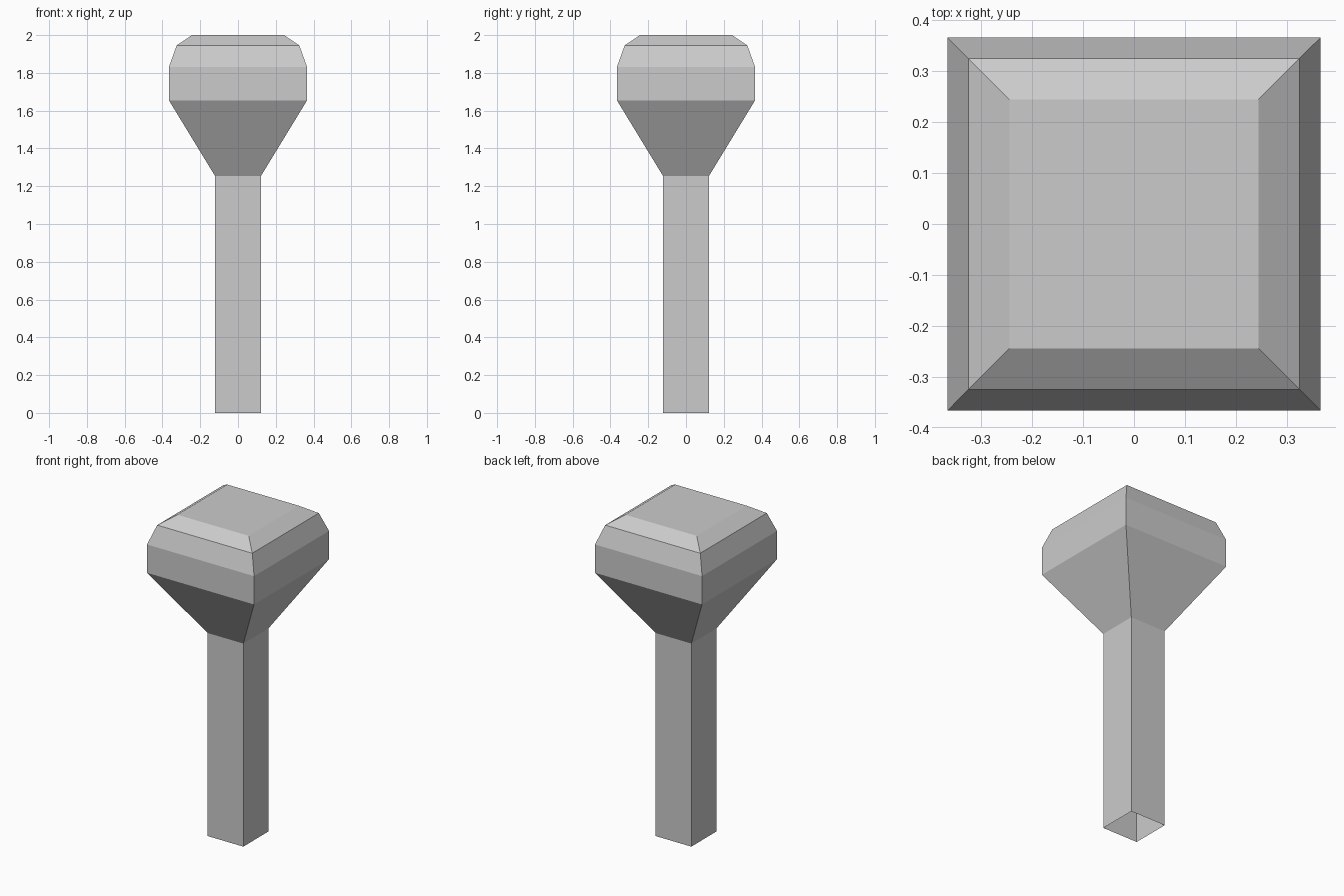
import bpy, bmesh

if "Cube" in bpy.data.objects:
    bpy.data.objects.remove(bpy.data.objects["Cube"])


def square_loft(name, profile, cap_top=False):
    """Skin square rings given as (half width, height)."""
    bm = bmesh.new()
    rings = [[bm.verts.new((sx * h, sy * h, z))
              for sx, sy in ((-1, -1), (1, -1), (1, 1), (-1, 1))]
             for h, z in profile]
    for lower, upper in zip(rings, rings[1:]):
        for i in range(4):
            j = (i + 1) % 4
            bm.faces.new((lower[i], lower[j], upper[j], upper[i]))
    if cap_top:
        bm.faces.new(rings[-1])
    mesh = bpy.data.meshes.new(name)
    bm.to_mesh(mesh)
    bm.free()
    obj = bpy.data.objects.new(name, mesh)
    bpy.context.collection.objects.link(obj)
    return obj


# Hollow square shaft, open at the bottom
square_loft("shaft", [(0.122, 0), (0.122, 1.255)])

# Flared head with a two-step bevelled top
square_loft("head", [(0.122, 1.255), (0.366, 1.655), (0.366, 1.83),
                     (0.325, 1.945), (0.244, 2.0)], cap_top=True)
